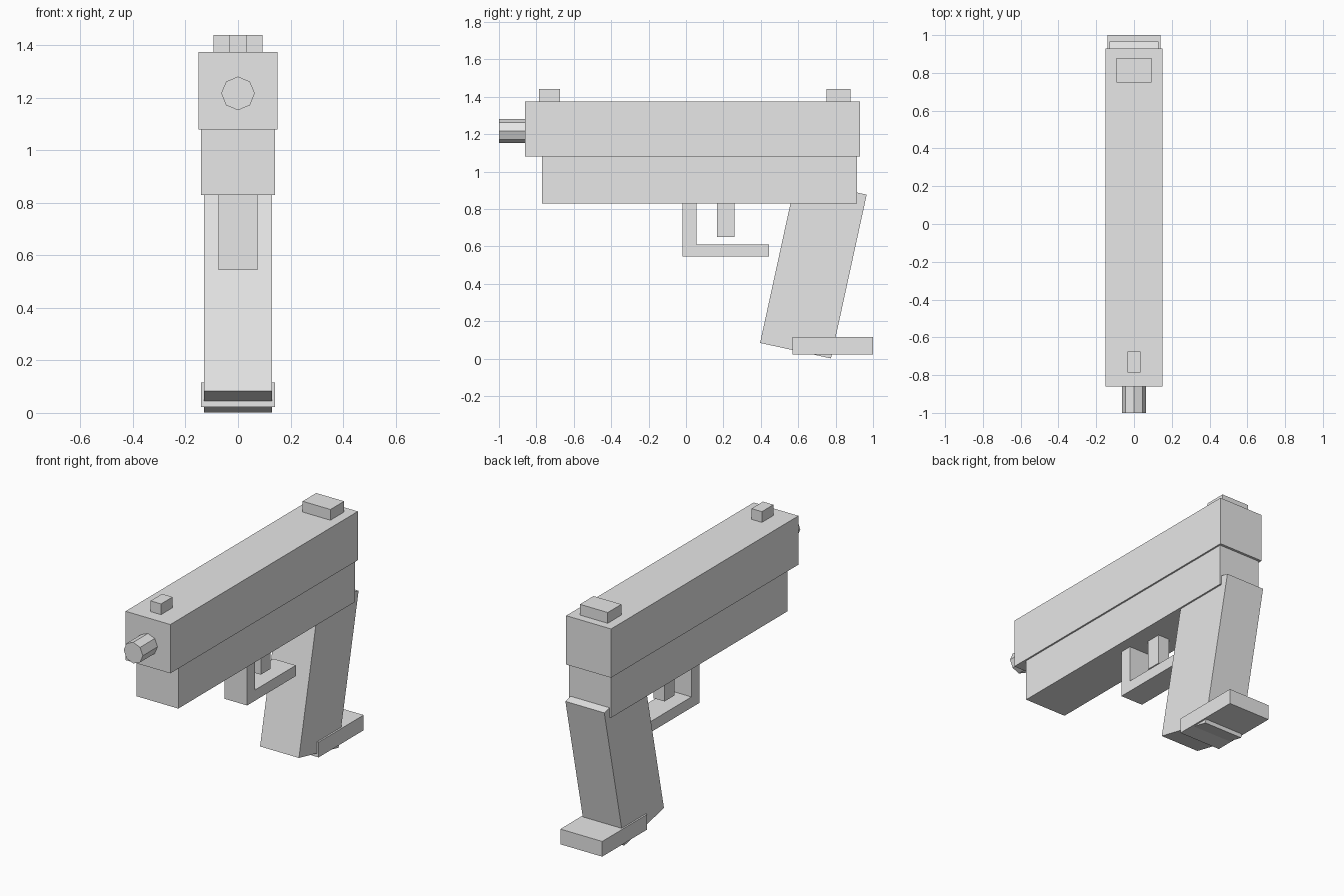
import bpy, bmesh
from math import radians
from mathutils import Matrix

if "Cube" in bpy.data.objects:
    bpy.data.objects.remove(bpy.data.objects["Cube"], do_unlink=True)

grey = bpy.data.materials.new("light_grey")
grey.use_nodes = True
colour = (0.8, 0.8, 0.8, 1)
grey.diffuse_color = colour
grey.node_tree.nodes["Principled BSDF"].inputs["Base Color"].default_value = colour


def finish(name, bm):
    mesh = bpy.data.meshes.new(name)
    bmesh.ops.recalc_face_normals(bm, faces=bm.faces)
    bm.to_mesh(mesh)
    bm.free()
    mesh.materials.append(grey)
    obj = bpy.data.objects.new(name, mesh)
    bpy.context.collection.objects.link(obj)
    return obj


def extrude_profile(name, half_width, profile):
    """Extrude a (y, z) outline symmetrically across x."""
    bm = bmesh.new()
    face = bm.faces.new([bm.verts.new((-half_width, y, z)) for y, z in profile])
    out = bmesh.ops.extrude_face_region(bm, geom=[face])
    verts = [v for v in out["geom"] if isinstance(v, bmesh.types.BMVert)]
    bmesh.ops.translate(bm, verts=verts, vec=(2 * half_width, 0, 0))
    return finish(name, bm)


def box(name, half_width, y0, y1, z0, z1):
    return extrude_profile(name, half_width, [(y0, z0), (y1, z0), (y1, z1), (y0, z1)])


# Upper body and sights
box("slide", 0.15, -0.86, 0.93, 1.08, 1.375)
box("front_sight", 0.035, -0.785, -0.675, 1.375, 1.44)
box("rear_sight", 0.093, 0.75, 0.88, 1.375, 1.44)

# Lower body and trigger
box("frame", 0.14, -0.77, 0.915, 0.83, 1.08)
box("trigger", 0.037, 0.165, 0.258, 0.65, 0.83)

# L-shaped trigger guard
extrude_profile("trigger_guard", 0.075, [
    (-0.02, 0.83), (-0.02, 0.545), (0.445, 0.545),
    (0.445, 0.61), (0.055, 0.61), (0.055, 0.83)])

# Slanted grip and its base plate
grip = box("grip", 0.13, -0.194, 0.194, -0.448, 0.448)
grip.location = (0, 0.681, 0.48)
grip.rotation_euler.x = radians(-12.3)
box("magazine_base", 0.14, 0.57, 1.0, 0.023, 0.115)

# Octagonal barrel with a corner at the top
bm = bmesh.new()
bmesh.ops.create_cone(bm, cap_ends=True, segments=8, radius1=0.064, radius2=0.064,
                      depth=0.3, matrix=Matrix.Rotation(radians(90), 4, "X"))
barrel = finish("barrel", bm)
barrel.location = (0, -0.85, 1.217)
